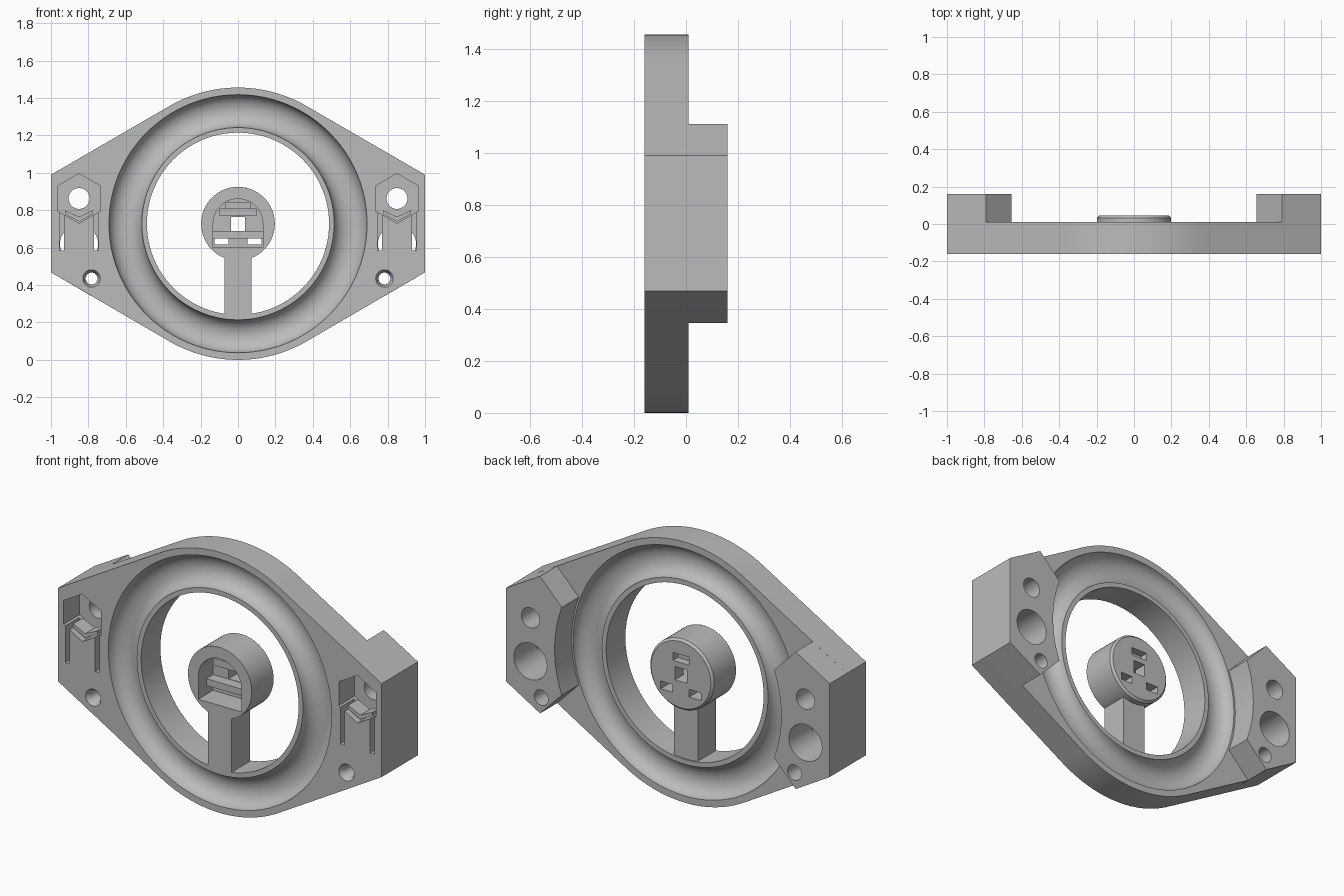
import bpy, bmesh, math
from math import sin, cos, pi, radians

if "Cube" in bpy.data.objects:
    bpy.data.objects.remove(bpy.data.objects["Cube"])

CZ = 0.728                     # height of the ring centre
FRONT, BACK, BLOCK = -0.16, 0.01, 0.16

grey = bpy.data.materials.new("grey plastic")
grey.diffuse_color = (0.5, 0.5, 0.5, 1)
grey.use_nodes = True
grey.node_tree.nodes["Principled BSDF"].inputs["Base Color"].default_value = grey.diffuse_color


def finish(name, bm):
    bmesh.ops.recalc_face_normals(bm, faces=bm.faces)
    me = bpy.data.meshes.new(name)
    bm.to_mesh(me)
    bm.free()
    me.materials.append(grey)
    ob = bpy.data.objects.new(name, me)
    bpy.context.collection.objects.link(ob)
    return ob


def loft(name, rings):
    """Solid through a list of (points, y) outlines lying in the xz plane."""
    bm = bmesh.new()
    loops = [[bm.verts.new((x, y, z)) for x, z in pts] for pts, y in rings]
    n = len(loops[0])
    for a, b in zip(loops, loops[1:]):
        for i in range(n):
            bm.faces.new((a[i], a[(i + 1) % n], b[(i + 1) % n], b[i]))
    bm.faces.new(loops[0])
    bm.faces.new(loops[-1])
    return finish(name, bm)


def prism(name, pts, y0, y1):
    return loft(name, [(pts, y0), (pts, y1)])


def arc(x, z, r, a0, a1, n):
    return [(x + r * cos(radians(a0 + (a1 - a0) * i / n)),
             z + r * sin(radians(a0 + (a1 - a0) * i / n))) for i in range(n + 1)]


def circle(x, z, r, n=32, turn=0):
    return arc(x, z, r, turn, turn + 360, n)[:-1]


def rect(x0, x1, z0, z1):
    return [(x0, z0), (x1, z0), (x1, z1), (x0, z1)]


def groove(name, y, depth, n=96, m=24):
    """Ring-shaped cutter with an elliptical section."""
    bm = bmesh.new()
    rows = []
    for i in range(n):
        t = 2 * pi * i / n
        row = []
        for j in range(m):
            p = 2 * pi * j / m
            r = 0.602 + 0.088 * cos(p)
            row.append(bm.verts.new((r * cos(t), y + depth * sin(p), CZ + r * sin(t))))
        rows.append(row)
    for i in range(n):
        a, b = rows[i], rows[(i + 1) % n]
        for j in range(m):
            k = (j + 1) % m
            bm.faces.new((a[j], a[k], b[k], b[j]))
    return finish(name, bm)


def boolean(ob, tools, op="DIFFERENCE"):
    bpy.context.view_layer.objects.active = ob
    for t in tools:
        mod = ob.modifiers.new("cut", "BOOLEAN")
        mod.operation, mod.object, mod.solver = op, t, "EXACT"
        bpy.ops.object.modifier_apply(modifier=mod.name)
        bpy.data.objects.remove(t)


def smooth(ob):
    bpy.ops.object.select_all(action="DESELECT")
    ob.select_set(True)
    bpy.context.view_layer.objects.active = ob
    bpy.ops.object.shade_smooth_by_angle(angle=radians(30))


# flange plate: round top and bottom, tangent sides, straight ends
outline = (arc(0, CZ, 0.728, 60, 120, 32) + [(-1, 0.99), (-1, 0.468)]
           + arc(0, CZ, 0.728, 240, 300, 32) + [(1, 0.468), (1, 0.99)])
body = prism("flange_body", outline, FRONT, BACK)

# mounting blocks on the back of both ends
blocks = []
for s in (1, -1):
    pts = [(0.79, 0.345), (1, 0.468), (1, 0.99), (0.79, 1.111)]
    pts += arc(0, CZ, 0.70, 20.5, -20.5, 20)
    blocks.append(prism("block", [(s * x, z) for x, z in pts], BACK - 0.05, BLOCK))
boolean(body, blocks, "UNION")

# centre opening and the channels on both faces
cuts = [prism("opening", circle(0, CZ, 0.487, 96), -0.3, 0.3),
        groove("front_channel", FRONT, 0.075),
        groove("back_channel", BACK, 0.07)]

# nut pockets, bolt holes, clip slits and screw holes
for s in (1, -1):
    x = 0.85 * s
    cuts += [prism("nut_pocket", circle(x, 0.863, 0.133, 6, 30), -0.3, -0.02),
             prism("bolt_hole", circle(x, 0.863, 0.056), -0.1, 0.3),
             prism("clip_recess", circle(x, 0.62, 0.102, 40), -0.10, 0.3),
             loft("screw_sink", [(circle(0.783 * s, 0.435, 0.052), -0.17),
                                 (circle(0.783 * s, 0.435, 0.032), -0.13),
                                 (circle(0.783 * s, 0.435, 0.032), 0.0)]),
             prism("screw_hole", circle(0.783 * s, 0.435, 0.043), -0.05, 0.3)]
    for d in (-0.092, 0.092):
        cuts.append(prism("clip_slit", rect(x + d - 0.013, x + d + 0.013, 0.585, 0.80),
                          -0.3, -0.04))
boolean(body, cuts)
smooth(body)

# spring clip lips at the base of each nut pocket
for s, side in ((1, "right"), (-1, "left")):
    x = 0.85 * s
    prism("clip_lip_" + side, [(x - 0.075, 0.78), (x, 0.74), (x + 0.075, 0.78),
                               (x + 0.075, 0.80), (x, 0.765), (x - 0.075, 0.80)],
          -0.135, -0.05)

# hub with chamfered back edge
hub = loft("hub", [(circle(0, CZ, 0.197, 64), FRONT), (circle(0, CZ, 0.197, 64), 0.033),
                   (circle(0, CZ, 0.185, 64), 0.045)])
pocket = arc(0, CZ, 0.133, 0, 180, 24) + [(-0.133, 0.60), (0.133, 0.60)]
cuts = [prism("hub_pocket", pocket, -0.3, -0.03),
        prism("centre_window", rect(-0.037, 0.037, 0.69, 0.765), -0.1, 0.1),
        prism("top_slot", rect(-0.05, 0.05, 0.795, 0.84), -0.1, 0.1)]
for s in (1, -1):
    cuts.append(prism("low_slot", rect(s * 0.088 - 0.037, s * 0.088 + 0.037, 0.617, 0.66),
                      -0.1, 0.1))
boolean(hub, cuts)
smooth(hub)

# ledges inside the hub pocket
prism("lower_ledge", rect(-0.134, 0.134, 0.65, 0.688), -0.09, -0.025)
prism("upper_ledge", rect(-0.10, 0.10, 0.77, 0.81), -0.08, -0.025)
prism("slot_stop", rect(-0.07, 0.07, 0.79, 0.845), -0.05, 0.0)

# arm from ring to hub
prism("arm", rect(-0.073, 0.073, 0.228, 0.57), FRONT, 0.0)
